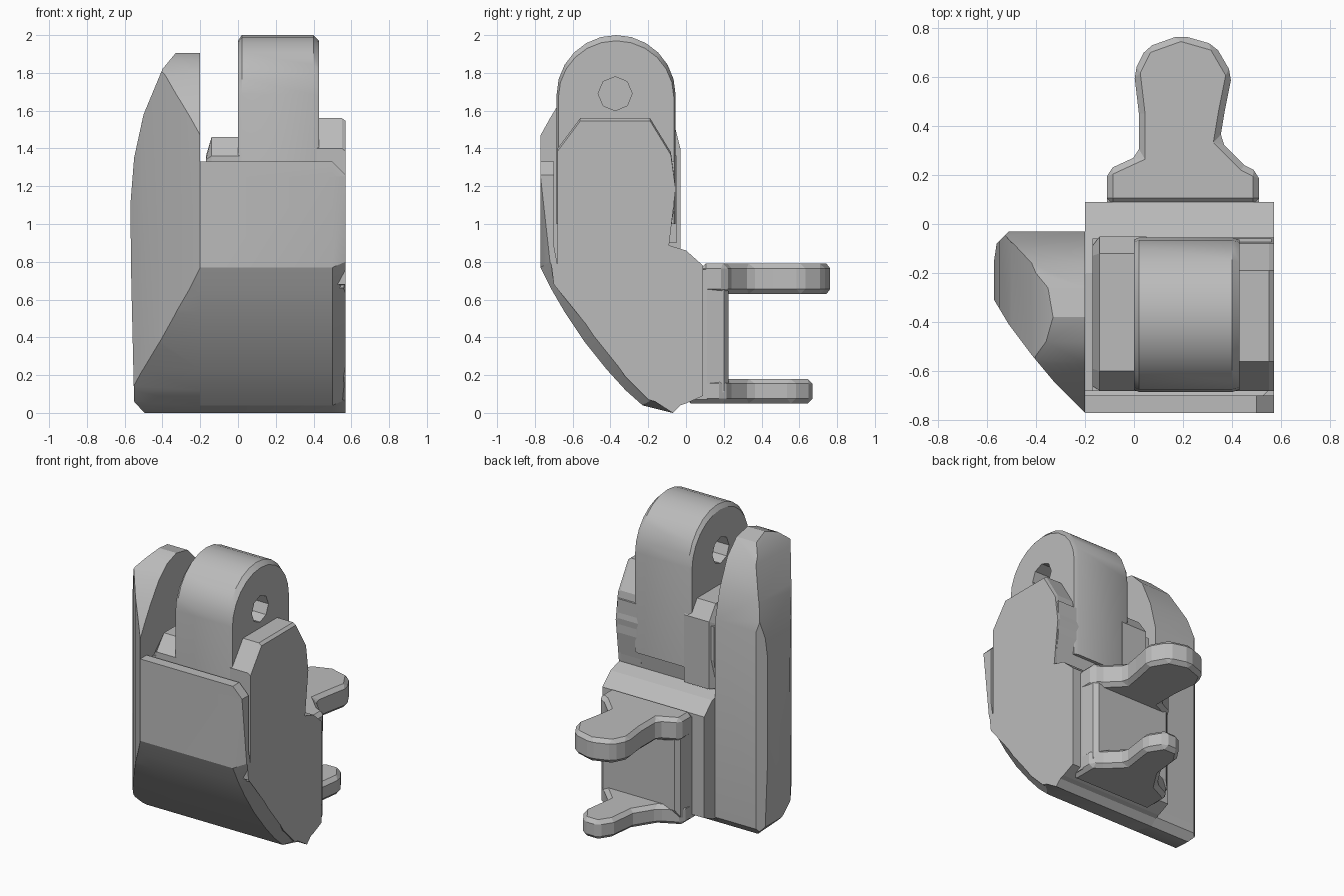
import bpy, bmesh, math
from math import pi, cos, sin

cube = bpy.data.objects.get("Cube")
if cube:
    bpy.data.objects.remove(cube, do_unlink=True)

grey = bpy.data.materials.new("plain grey")
grey.use_nodes = True
COLOUR = (0.5, 0.5, 0.5, 1)
grey.diffuse_color = COLOUR
grey.node_tree.nodes["Principled BSDF"].inputs["Base Color"].default_value = COLOUR

# How a 2D profile point (a, b) at depth d maps to space, per loft axis
PLACE = {
    "x": lambda d, a, b: (d, a, b),
    "y": lambda d, a, b: (a, d, b),
    "z": lambda d, a, b: (a, b, d),
}


def loft(name, axis, rings):
    """Skin matching profiles placed along an axis; rings = [(depth, points)]."""
    bm = bmesh.new()
    loops = [[bm.verts.new(PLACE[axis](d, a, b)) for a, b in pts] for d, pts in rings]
    n = len(loops[0])
    for lower, upper in zip(loops, loops[1:]):
        for i in range(n):
            j = (i + 1) % n
            bm.faces.new((lower[i], lower[j], upper[j], upper[i]))
    bm.faces.new(loops[0])
    bm.faces.new(loops[-1])
    bmesh.ops.recalc_face_normals(bm, faces=bm.faces)
    mesh = bpy.data.meshes.new(name)
    bm.to_mesh(mesh)
    bm.free()
    mesh.materials.append(grey)
    obj = bpy.data.objects.new(name, mesh)
    bpy.context.collection.objects.link(obj)
    return obj


def prism(name, axis, lo, hi, pts):
    return loft(name, axis, [(lo, pts), (hi, pts)])


def activate(obj):
    bpy.ops.object.select_all(action="DESELECT")
    obj.select_set(True)
    bpy.context.view_layer.objects.active = obj


def combine(obj, cutter, operation):
    mod = obj.modifiers.new("cut", "BOOLEAN")
    mod.object, mod.operation, mod.solver = cutter, operation, "EXACT"
    activate(obj)
    bpy.ops.object.modifier_apply(modifier=mod.name)
    bpy.data.objects.remove(cutter, do_unlink=True)


def bevel(obj, width):
    mod = obj.modifiers.new("edge bevel", "BEVEL")
    mod.width, mod.segments, mod.limit_method = width, 1, "ANGLE"
    activate(obj)
    bpy.ops.object.modifier_apply(modifier=mod.name)


def smooth(obj, degrees):
    activate(obj)
    bpy.ops.object.shade_smooth_by_angle(angle=math.radians(degrees))


# Curved front underside shared by the fin and the front plate
BELLY = [(-0.07, 0), (-0.23, 0.04), (-0.32, 0.12), (-0.42, 0.23), (-0.54, 0.38),
         (-0.64, 0.53), (-0.71, 0.65), (-0.77, 0.77)]

# Side fin: overlap of a side, a top and a front profile
fin = prism("side_fin", "x", -0.6, -0.2, BELLY + [
    (-0.77, 1.47), (-0.72, 1.56), (-0.66, 1.66), (-0.57, 1.79), (-0.48, 1.87),
    (-0.38, 1.905), (-0.26, 1.88), (-0.16, 1.78), (-0.08, 1.6), (-0.03, 1.4),
    (-0.03, 0.05)])
plan = prism("fin_plan_cutter", "z", -0.1, 2.1, [
    (-0.1, -0.85), (-0.2, -0.77), (-0.32, -0.65), (-0.42, -0.53), (-0.51, -0.41),
    (-0.57, -0.31), (-0.575, -0.18), (-0.56, -0.08), (-0.5, -0.02), (-0.1, -0.02)])
front = prism("fin_front_cutter", "y", -1, 0.2, [
    (-0.1, -0.1), (-0.4, -0.1), (-0.5, 0.005), (-0.55, 0.06), (-0.565, 0.7), (-0.57, 1.1),
    (-0.55, 1.35), (-0.5, 1.58), (-0.4, 1.82), (-0.33, 1.905), (-0.3, 2), (-0.1, 2)])
combine(fin, plan, "INTERSECT")
combine(fin, front, "INTERSECT")
smooth(fin, 28)

# Front plate with a chamfered outer end
INNER = [(-0.7, 1.33), (-0.7, 0.68), (-0.5, 0.64), (-0.03, 0.3), (-0.03, 0.04)]
plate_pts = BELLY + [(-0.77, 1.25), (-0.77, 1.33)] + INNER
end_pts = [(-0.07, 0)] + [(y + 0.05, z + 0.03) for y, z in BELLY[1:]]
end_pts += [(-0.77, 1.25), (-0.77, 1.26), (-0.7, 1.26)] + INNER[1:]
plate = loft("front_plate", "x", [(-0.2, plate_pts), (0.5, plate_pts), (0.57, end_pts)])
smooth(plate, 25)

# Main body: stepped lower block and the upright behind the plate
prism("lower_body", "x", -0.2, 0.57, [
    (-0.68, 0.68), (-0.6, 0.6), (-0.32, 0.19), (-0.2, 0.07), (-0.06, 0.03), (0, 0.05),
    (0.09, 0.09), (0.09, 0.78), (0, 0.86), (-0.2, 0.92), (-0.68, 0.92)])
prism("upper_body", "x", -0.17, 0.56, [
    (-0.68, 0.66), (-0.68, 1.33), (-0.06, 1.33), (-0.06, 1.1), (-0.1, 0.85)])

# Collars either side of the lug
inner_pts = [(-0.68, 0.9), (-0.68, 1.36), (-0.6, 1.46), (-0.12, 1.46), (-0.05, 1.36), (-0.05, 0.9)]
inner_end = [(-0.66, 0.9), (-0.66, 1.34), (-0.59, 1.36), (-0.13, 1.36), (-0.09, 1.34), (-0.09, 0.9)]
loft("inner_collar", "x", [(-0.17, inner_end), (-0.14, inner_pts), (0.05, inner_pts)])
outer_pts = [(-0.68, 0.9), (-0.68, 1.4), (-0.56, 1.56), (-0.19, 1.56), (-0.08, 1.38),
             (-0.055, 1.2), (-0.09, 0.9)]
outer_end = [(y, z - 0.015) for y, z in outer_pts]
loft("outer_collar", "x", [(0.4, outer_pts), (0.55, outer_pts), (0.57, outer_end)])

# Rounded lug with an eight-sided hole
arch = [(-0.37 + 0.315 * cos(a), 1.685 + 0.315 * sin(a))
        for a in (pi * i / 12 for i in range(13))]
lug_pts = [(-0.055, 1)] + arch + [(-0.685, 1)]
rim_pts = [(y * 0.97 - 0.011, z - 0.03 * max(0, z - 1) ** 2) for y, z in lug_pts]
lug = loft("hinge_lug", "x", [(0, rim_pts), (0.02, lug_pts), (0.4, lug_pts), (0.43, rim_pts)])
hole = prism("hole_cutter", "x", -0.2, 0.7, [
    (-0.375 + 0.09 * cos(pi * i / 4), 1.69 + 0.09 * sin(pi * i / 4)) for i in range(8)])
combine(lug, hole, "DIFFERENCE")
smooth(lug, 28)

# Raised pad on the back
pad_pts = [(-0.11, 0.07), (-0.11, 0.76), (0.51, 0.76), (0.51, 0.07)]
pad_end = [(-0.07, 0.16), (-0.07, 0.64), (0.47, 0.64), (0.47, 0.16)]
pad_mid = [(-0.1, 0.11), (-0.1, 0.72), (0.5, 0.72), (0.5, 0.11)]
loft("back_pad", "y", [(0.05, pad_pts), (0.11, pad_pts), (0.2, pad_mid), (0.225, pad_end)])

# Two prongs reaching backwards
upper = prism("upper_prong", "z", 0.63, 0.79, [
    (-0.11, 0.08), (-0.11, 0.22), (0.02, 0.28), (0.02, 0.45), (0, 0.62), (0.05, 0.72),
    (0.19, 0.77), (0.33, 0.73), (0.4, 0.61), (0.37, 0.46), (0.35, 0.34), (0.45, 0.24),
    (0.51, 0.21), (0.51, 0.08)])
lower = prism("lower_prong", "z", 0.05, 0.18, [
    (-0.11, 0), (-0.11, 0.19), (0.03, 0.26), (0.12, 0.4), (0.14, 0.58), (0.2, 0.67),
    (0.31, 0.67), (0.38, 0.56), (0.35, 0.34), (0.45, 0.24), (0.51, 0.2), (0.51, 0)])
for prong in (upper, lower):
    bevel(prong, 0.025)
